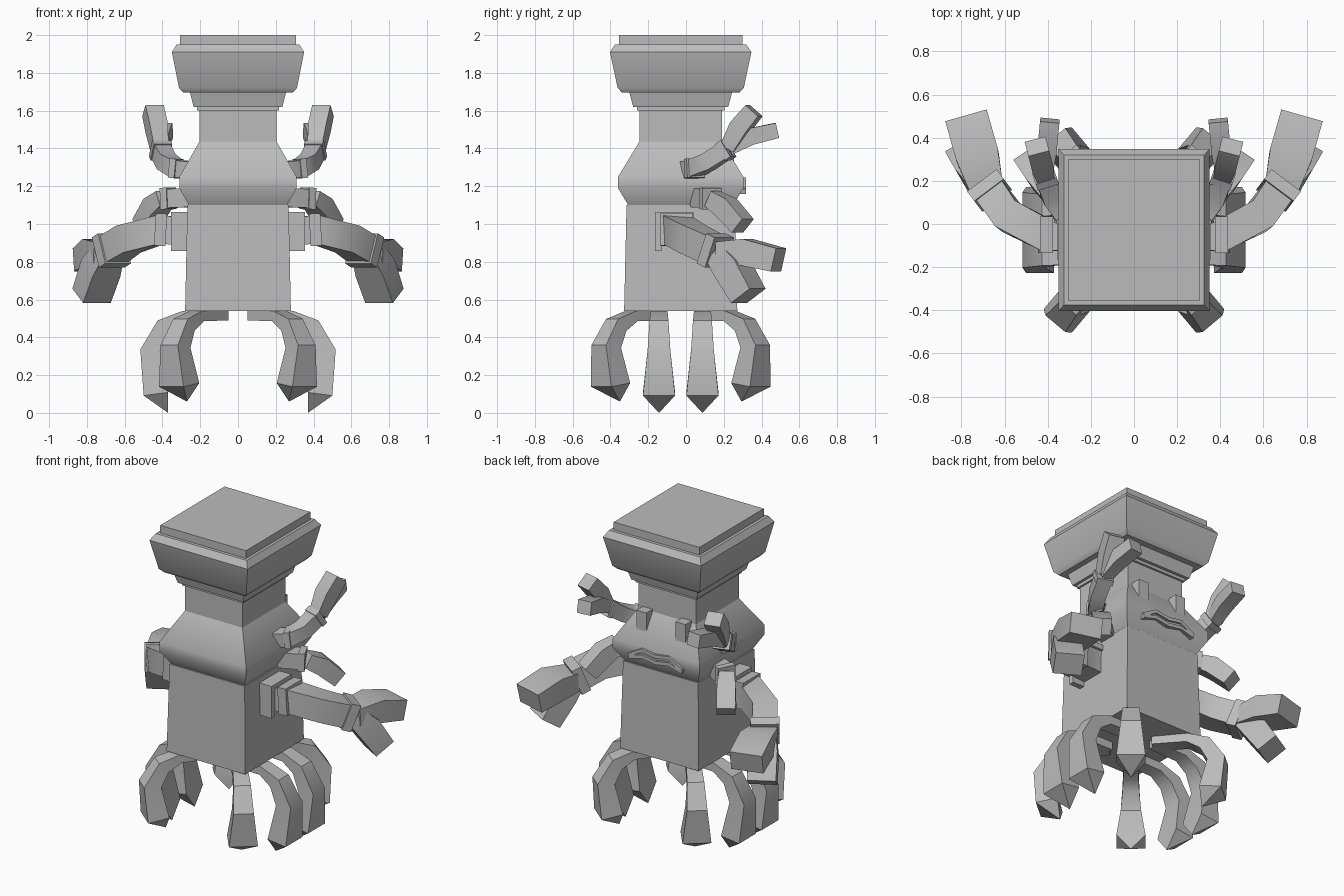
import bpy, bmesh, math
from mathutils import Vector

if "Cube" in bpy.data.objects:
    bpy.data.objects.remove(bpy.data.objects["Cube"], do_unlink=True)

GREY = (0.5, 0.5, 0.5, 1)
stone = bpy.data.materials.new("stone grey")
stone.use_nodes = True
stone.diffuse_color = GREY
stone.node_tree.nodes["Principled BSDF"].inputs["Base Color"].default_value = GREY

MID_Y = -0.028
UP = Vector((0, 0, 1))
CORNERS = ((-1, -1), (1, -1), (1, 1), (-1, 1))
SIDES = ((1, "left"), (-1, "right"))


def loft(name, rings, tip=None):
    """Skin four-cornered rings, closing the end flat or to a point."""
    bm = bmesh.new()
    loops = [[bm.verts.new(p) for p in ring] for ring in rings]
    for a, b in zip(loops, loops[1:]):
        for i in range(4):
            bm.faces.new((a[i - 1], a[i], b[i], b[i - 1]))
    bm.faces.new(loops[0])
    if tip is None:
        bm.faces.new(loops[-1])
    else:
        point = bm.verts.new(tip)
        for i in range(4):
            bm.faces.new((loops[-1][i - 1], loops[-1][i], point))
    bmesh.ops.recalc_face_normals(bm, faces=bm.faces)
    mesh = bpy.data.meshes.new(name)
    bm.to_mesh(mesh)
    bm.free()
    mesh.materials.append(stone)
    obj = bpy.data.objects.new(name, mesh)
    bpy.context.collection.objects.link(obj)
    bpy.ops.object.select_all(action="DESELECT")
    obj.select_set(True)
    bpy.context.view_layer.objects.active = obj
    bpy.ops.object.shade_smooth_by_angle(angle=math.radians(38))


def tower(name, *levels):
    """Stack of rectangular sections given as (height, half width)."""
    loft(name, [[(a * half, MID_Y + b * half * 1.07, z) for a, b in CORNERS]
                for z, half in levels])


def limb(name, points, lateral=None, tip=None):
    """Rectangular tube through points given as (position, width, thickness)."""
    pos = [Vector(p) for p, width, thick in points]
    rings = []
    for i, (p, width, thick) in enumerate(points):
        along = pos[min(i + 1, len(pos) - 1)] - pos[max(i - 1, 0)]
        side = (lateral or along.cross(UP)).normalized()
        normal = side.cross(along).normalized()
        rings.append([pos[i] + side * (a * width / 2) + normal * (b * thick / 2)
                      for a, b in CORNERS])
    loft(name, rings, tip)


def box(name, centre, size):
    """Upright block."""
    cx, cy, cz = centre
    loft(name, [[(cx + a * size[0] / 2, cy + b * size[1] / 2, cz + c * size[2] / 2)
                 for a, b in CORNERS] for c in (-1, 1)])


# Square trunk, bulging chest, neck and broad head
tower("trunk", (0.54, 0.28), (1.1, 0.268))
tower("chest", (1.1, 0.26), (1.19, 0.31), (1.25, 0.31), (1.435, 0.205))
tower("neck", (1.43, 0.205), (1.61, 0.205))
tower("collar_band", (1.6, 0.217), (1.62, 0.217))
tower("collar", (1.62, 0.235), (1.7, 0.255))
tower("head", (1.695, 0.29), (1.72, 0.312), (1.91, 0.35), (1.95, 0.325))
tower("head_cap", (1.94, 0.306), (2, 0.306))

# Face on the rear of the chest, with a wavy drooping mouth
for s, label in SIDES:
    box(f"{label}_eye", (0.14 * s, 0.21, 1.39), (0.07, 0.09, 0.12))
for label, end, crest, middle in (("upper_lip", 1.18, 1.235, 1.22),
                                  ("lower_lip", 1.17, 1.195, 1.18)):
    limb(label, [((0.095 * i, 0.3, z), 0.035, 0.022)
                 for i, z in zip(range(-2, 3), (end, crest, middle, crest, end))])

# Eight arching legs with pointed feet: radius, height, width, thickness
LEG = ((0.08, 0.515, 0.085, 0.05), (0.29, 0.512, 0.09, 0.055), (0.395, 0.46, 0.1, 0.085),
       (0.465, 0.33, 0.12, 0.105), (0.435, 0.1, 0.17, 0.13))


def leg(name, angle, start_y, spread, lift):
    out = Vector((math.cos(angle), math.sin(angle), 0))

    def place(radius, z):
        return Vector((0, start_y, z + lift * (1 - z / 0.515))) + out * (radius + spread)

    limb(name, [(place(r, z), width, thick) for r, z, width, thick in LEG],
         lateral=out.cross(UP), tip=place(0.37, 0))


for s, label in SIDES:
    for turn, spot in ((-1, "front"), (1, "rear")):
        facing = 0 if s == 1 else math.pi
        leg(f"{label}_{spot}_side_leg", facing, MID_Y + turn * 0.115, 0, 0)
        leg(f"{label}_{spot}_corner_leg", facing + s * turn * math.radians(50),
            MID_Y, 0.05, 0.06)


def arm(name, s, path, size, fingers):
    """Bent arm with cuffs at shoulder and wrist, ending in block fingers."""
    def flip(p):
        return Vector((s * p[0], p[1], p[2]))

    joints = [flip(p) for p in path]
    limb(f"{name}_arm", [(p, size, size) for p in joints])
    for i in sorted({1, len(joints) - 1}):
        along = (joints[i] - joints[i - 1]).normalized() * size * 0.2
        limb(f"{name}_cuff_{i}", [(joints[i] + along * k, size * 1.14, size * 1.14)
                                  for k in (-1, 1)])
    base = joints[-1] + along
    for finger, tip, width, thick in fingers:
        end = flip(tip)
        knuckle = base.lerp(end, 0.45) + UP * 0.02
        limb(f"{name}_{finger}", [(base, width * 0.8, thick * 0.8), (knuckle, width, thick),
                                  (end, width, thick * 0.9)])


# Three pairs of arms, mirrored across the body
for s, label in SIDES:
    arm(f"{label}_lower", s, ((0.24, -0.05, 0.96), (0.41, -0.05, 0.97),
                              (0.58, 0.035, 0.92), (0.67, 0.155, 0.86)), 0.15,
        (("upper_finger", (0.775, 0.49, 0.81), 0.2, 0.14),
         ("lower_finger", (0.775, 0.33, 0.62), 0.17, 0.15)))
    arm(f"{label}_middle", s, ((0.23, 0.06, 1.14), (0.37, 0.13, 1.135)), 0.1,
        (("hand", (0.495, 0.3, 0.99), 0.11, 0.11),))
    arm(f"{label}_upper", s, ((0.25, 0.01, 1.285), (0.33, 0.045, 1.295),
                              (0.38, 0.12, 1.33), (0.41, 0.21, 1.39)), 0.09,
        (("upper_finger", (0.45, 0.36, 1.6), 0.1, 0.1),
         ("lower_finger", (0.39, 0.48, 1.495), 0.09, 0.09)))
    # Angled bracket framing the lower shoulder
    box(f"{label}_bracket_post", (s * 0.305, -0.147, 0.96), (0.1, 0.035, 0.205))
    box(f"{label}_bracket_top", (s * 0.305, -0.0625, 1.047), (0.1, 0.205, 0.035))
